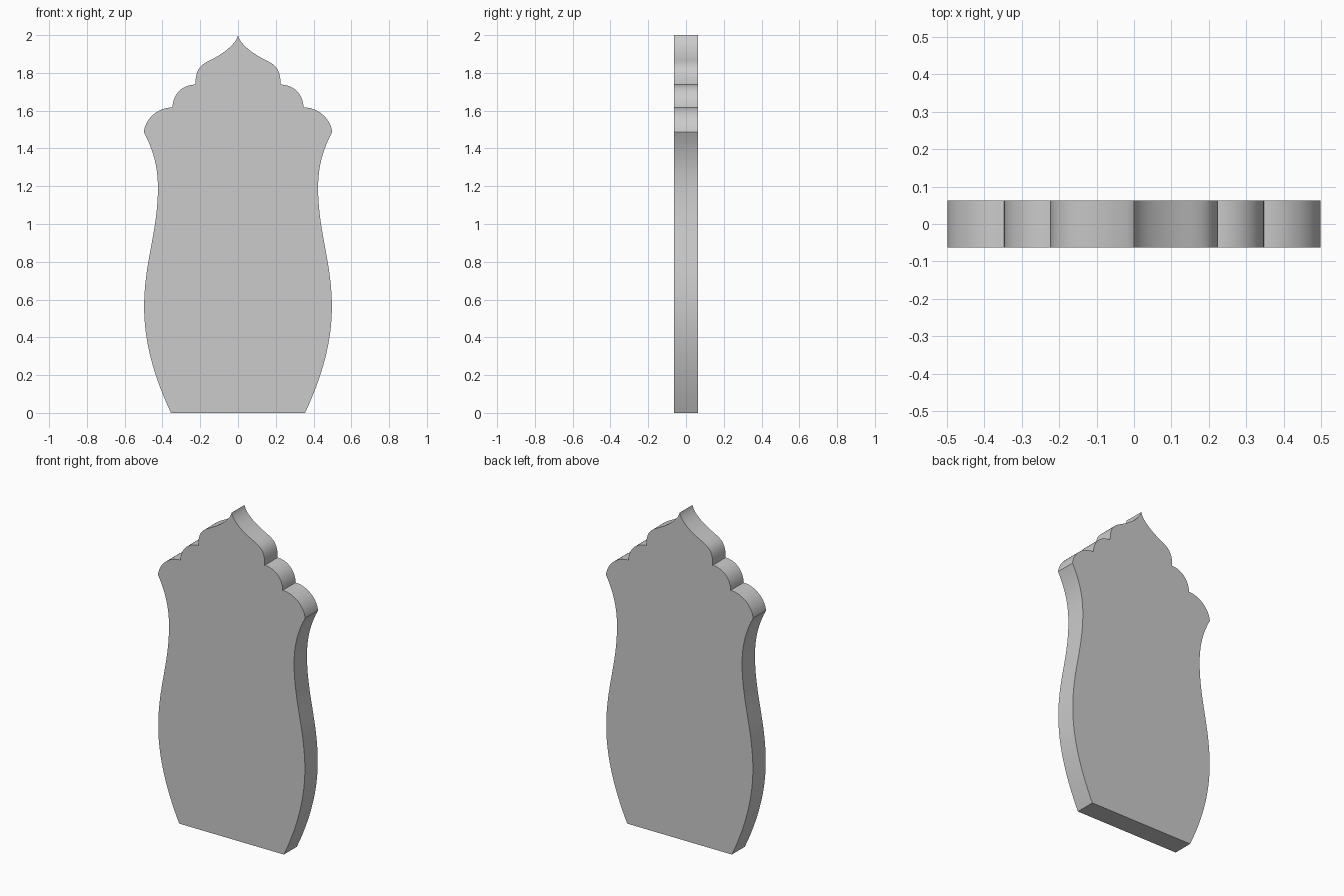
import bpy, bmesh
from mathutils import Vector
from mathutils.geometry import interpolate_bezier

if "Cube" in bpy.data.objects:
    bpy.data.objects.remove(bpy.data.objects["Cube"])

HALF = 0.0625
STEPS = 20

# Right half outline: start point, then (handle, handle, end) per curve
start = (0.355, 0.0)
segments = [
    ((0.435, 0.17), (0.497, 0.36), (0.497, 0.56)),      # lower bulge
    ((0.497, 0.80), (0.424, 0.96), (0.424, 1.19)),      # waist
    ((0.424, 1.30), (0.447, 1.39), (0.499, 1.487)),     # flare to shoulder
    ((0.490, 1.558), (0.425, 1.617), (0.347, 1.617)),   # lower lobe
    ((0.345, 1.687), (0.295, 1.738), (0.225, 1.738)),   # middle lobe
    ((0.227, 1.838), (0.180, 1.850), (0.127, 1.878)),   # top lobe
    ((0.070, 1.908), (0.010, 1.955), (0.0, 2.0)),       # pointed tip
]


def half_outline():
    pts = [Vector((*start, 0))]
    for h1, h2, end in segments:
        h1, h2, end = (Vector((*p, 0)) for p in (h1, h2, end))
        pts += interpolate_bezier(pts[-1], h1, h2, end, STEPS)[1:]
    return [(p.x, p.y) for p in pts]


right = half_outline()
outline = right + [(-x, z) for x, z in reversed(right[:-1])]

# Flat slab extruded from the outline
bm = bmesh.new()
face = bm.faces.new([bm.verts.new((x, -HALF, z)) for x, z in outline])
ext = bmesh.ops.extrude_face_region(bm, geom=[face], use_keep_orig=True)
bmesh.ops.translate(bm, vec=(0, 2 * HALF, 0),
                    verts=[v for v in ext["geom"] if isinstance(v, bmesh.types.BMVert)])
bmesh.ops.recalc_face_normals(bm, faces=bm.faces)

mesh = bpy.data.meshes.new("ornate_panel")
bm.to_mesh(mesh)
bm.free()
panel = bpy.data.objects.new("ornate_panel", mesh)
bpy.context.collection.objects.link(panel)

bpy.context.view_layer.objects.active = panel
panel.select_set(True)
bpy.ops.object.shade_smooth_by_angle()
